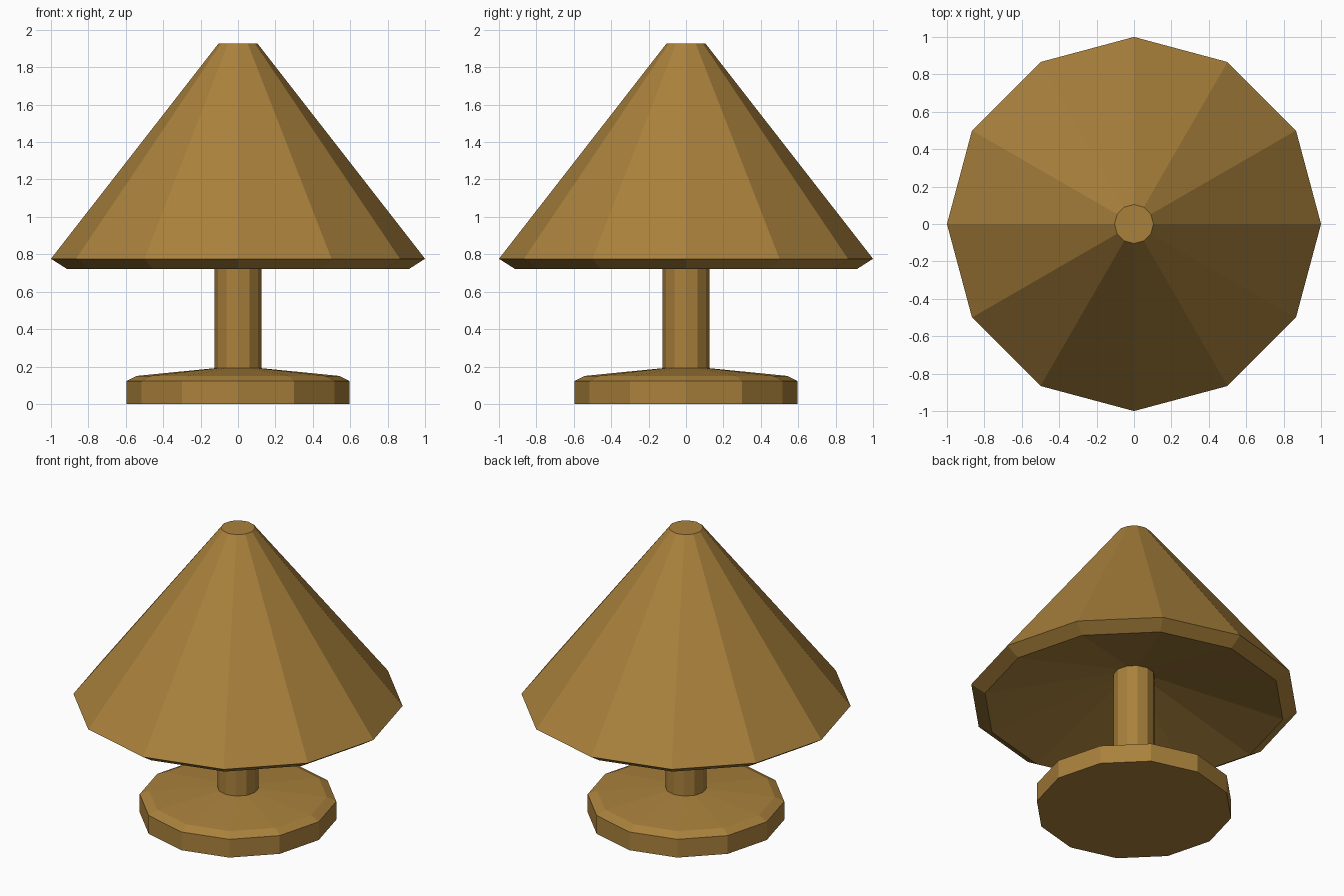
import bpy, bmesh, math

if "Cube" in bpy.data.objects:
    bpy.data.objects.remove(bpy.data.objects["Cube"])

SIDES = 12

brass = bpy.data.materials.new("warm brass")
brass.diffuse_color = (0.40, 0.22, 0.045, 1.0)
brass.use_nodes = True
brass.node_tree.nodes["Principled BSDF"].inputs["Base Color"].default_value = brass.diffuse_color


def lathe(name, profile, cap_bottom=False, cap_top=False):
    """Turn a (radius, height) profile into a faceted 12-sided part."""
    bm = bmesh.new()
    rings = []
    for r, z in profile:
        rings.append([bm.verts.new((r * math.cos(math.tau * i / SIDES),
                                    r * math.sin(math.tau * i / SIDES), z))
                      for i in range(SIDES)])
    for low, high in zip(rings, rings[1:]):
        for i in range(SIDES):
            j = (i + 1) % SIDES
            bm.faces.new((low[i], low[j], high[j], high[i]))
    if cap_bottom:
        bm.faces.new(rings[0][::-1])
    if cap_top:
        bm.faces.new(rings[-1])
    mesh = bpy.data.meshes.new(name)
    bm.to_mesh(mesh)
    bm.free()
    mesh.materials.append(brass)
    obj = bpy.data.objects.new(name, mesh)
    bpy.context.collection.objects.link(obj)
    return obj


# Foot: disc with chamfered rim and gently sloped top
lathe("base", [(0.597, 0.0), (0.597, 0.122), (0.54, 0.15), (0.125, 0.191)],
      cap_bottom=True)

# Post, running from the foot up to the underside of the shade
lathe("stem", [(0.125, 0.191), (0.125, 0.936)])

# Shade: hollowed underside, bevelled lip, tall cone and flat tip
lathe("shade", [(0.125, 0.936), (0.915, 0.722), (1.0, 0.776), (0.104, 1.927)],
      cap_top=True)
